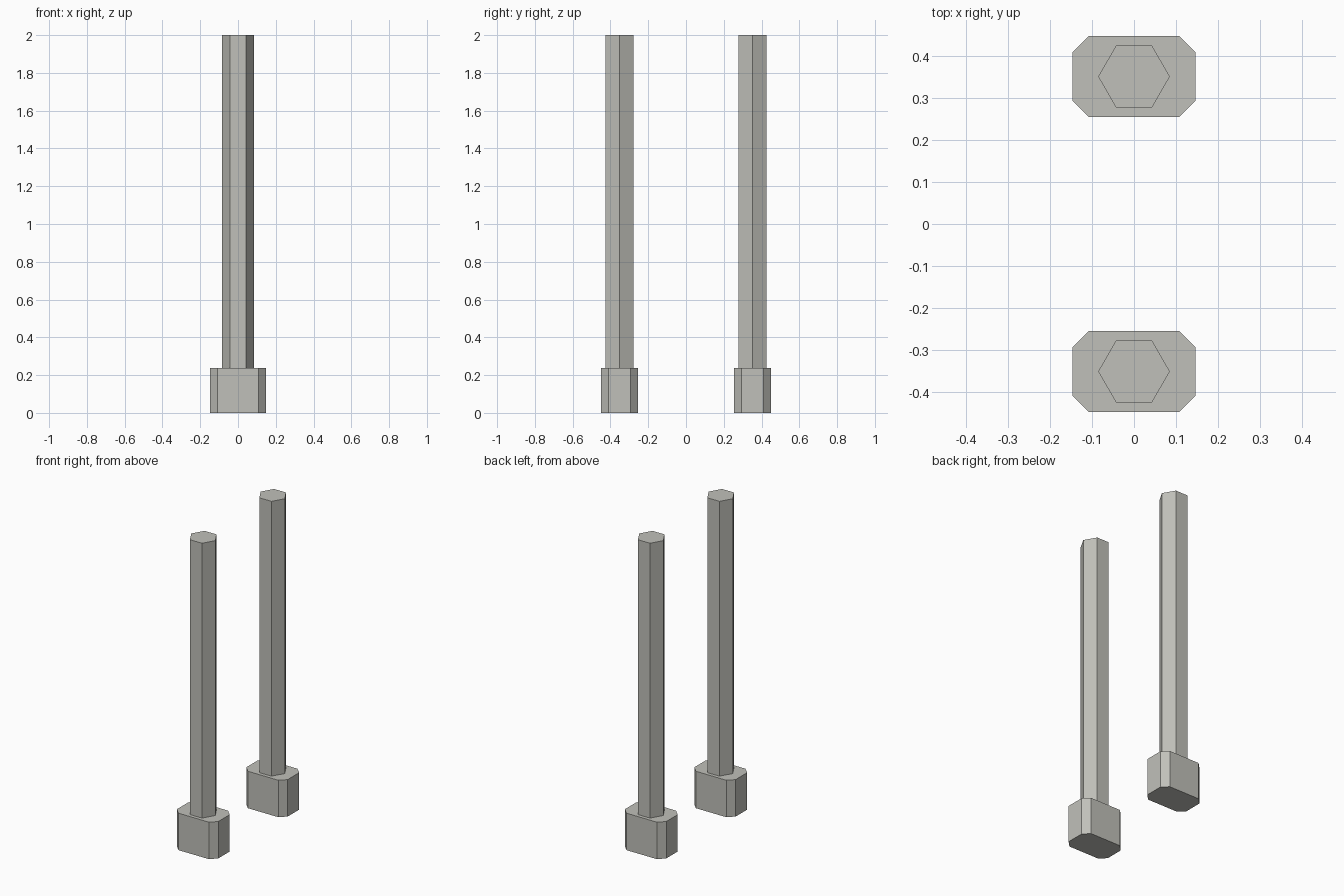
import bpy, bmesh, math

if "Cube" in bpy.data.objects:
    bpy.data.objects.remove(bpy.data.objects["Cube"])

# One flat grey for everything
grey = bpy.data.materials.new("concrete_grey")
grey.diffuse_color = (0.53, 0.53, 0.49, 1)
grey.use_nodes = True
grey.node_tree.nodes["Principled BSDF"].inputs["Base Color"].default_value = grey.diffuse_color


def prism(name, outline, y, z0, z1):
    """Extrude a flat outline upwards from z0 to z1."""
    bm = bmesh.new()
    face = bm.faces.new([bm.verts.new((px, py, z0)) for px, py in outline])
    top = bmesh.ops.extrude_face_region(bm, geom=[face])["geom"]
    bmesh.ops.translate(bm, vec=(0, 0, z1 - z0),
                        verts=[v for v in top if isinstance(v, bmesh.types.BMVert)])
    bmesh.ops.recalc_face_normals(bm, faces=bm.faces)
    mesh = bpy.data.meshes.new(name)
    bm.to_mesh(mesh)
    bm.free()
    mesh.materials.append(grey)
    obj = bpy.data.objects.new(name, mesh)
    obj.location.y = y
    bpy.context.collection.objects.link(obj)


# Footing outline: rectangle with chamfered corners
HX, HY, C = 0.147, 0.097, 0.039
footing = [(HX, -HY + C), (HX, HY - C), (HX - C, HY), (-HX + C, HY),
           (-HX, HY - C), (-HX, -HY + C), (-HX + C, -HY), (HX - C, -HY)]

# Post outline: hexagon with corners on the x axis
R = 0.0855
post = [(R * math.cos(i * math.pi / 3), R * math.sin(i * math.pi / 3)) for i in range(6)]

# Front and back post, each on its footing
for side, y in (("front", -0.352), ("back", 0.352)):
    prism(side + "_footing", footing, y, 0, 0.237)
    prism(side + "_post", post, y, 0.237, 2)
